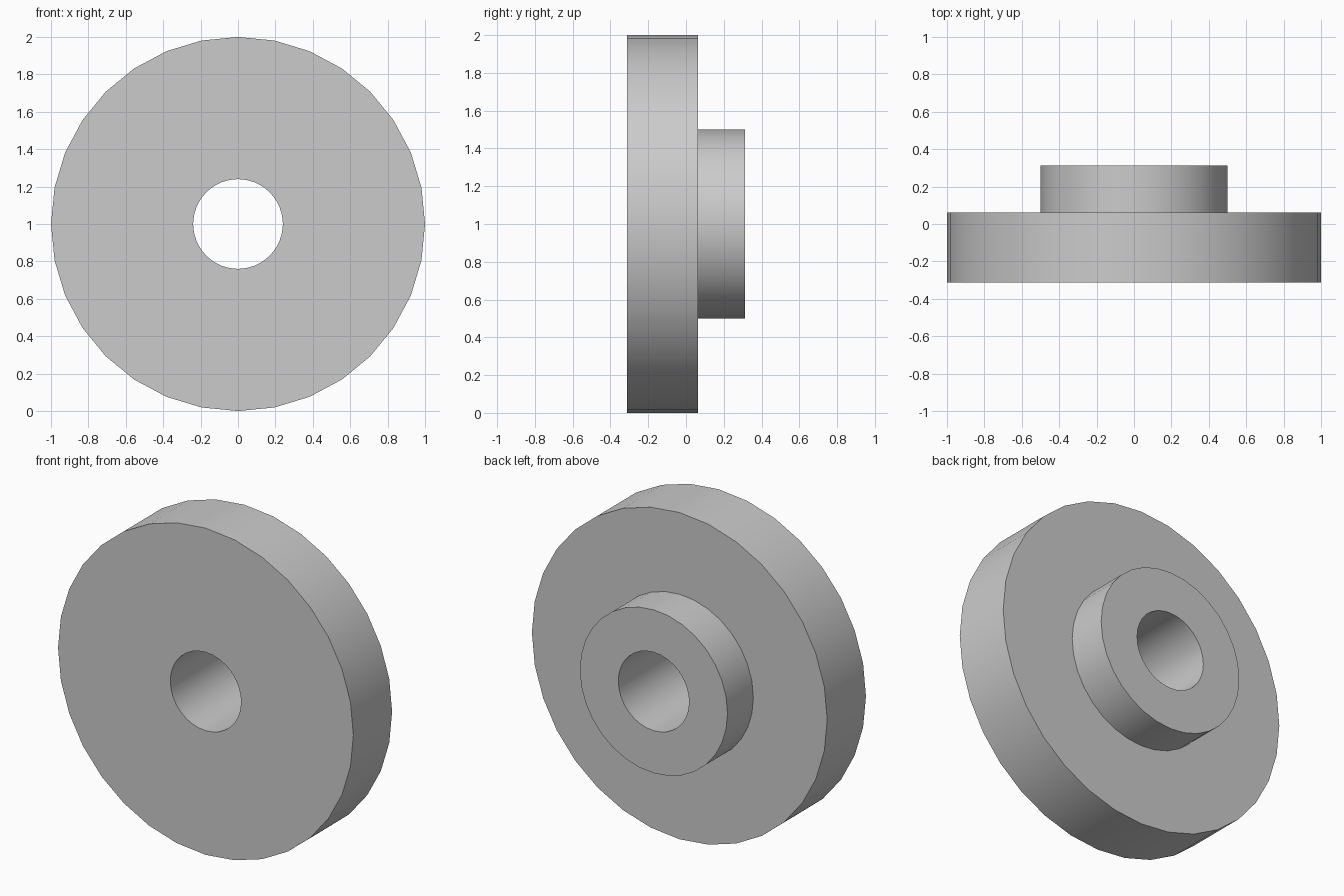
import bpy, bmesh
from math import cos, sin, tau, radians

cube = bpy.data.objects.get("Cube")
if cube:
    bpy.data.objects.remove(cube, do_unlink=True)

SIDES = 32
BORE_R, HUB_R, DISC_R = 0.24, 0.5, 1.0
FRONT, STEP, BACK = -0.3125, 0.0625, 0.3125

# Plain grey material
grey = bpy.data.materials.new("plain_grey")
grey.use_nodes = True
colour = (0.6, 0.6, 0.6, 1)
grey.diffuse_color = colour
grey.node_tree.nodes["Principled BSDF"].inputs["Base Color"].default_value = colour


def lathe(name, profile, centre_z):
    """Turn a closed (radius, y) profile around the y axis."""
    bm = bmesh.new()
    rings = []
    for i in range(SIDES):
        a = tau * i / SIDES
        rings.append([bm.verts.new((r * sin(a), y, r * cos(a))) for r, y in profile])
    n = len(profile)
    for i in range(SIDES):
        here, there = rings[i], rings[(i + 1) % SIDES]
        for j in range(n):
            k = (j + 1) % n
            bm.faces.new((here[j], here[k], there[k], there[j]))
    bmesh.ops.recalc_face_normals(bm, faces=bm.faces[:])
    mesh = bpy.data.meshes.new(name)
    bm.to_mesh(mesh)
    bm.free()
    mesh.materials.append(grey)
    obj = bpy.data.objects.new(name, mesh)
    obj.location.z = centre_z
    bpy.context.collection.objects.link(obj)
    return obj


# Disc with a raised rear hub and a bore right through
wheel = lathe("flanged_disc", [
    (BORE_R, FRONT), (DISC_R, FRONT), (DISC_R, STEP),
    (HUB_R, STEP), (HUB_R, BACK), (BORE_R, BACK),
], DISC_R)

# Smooth curved walls, sharp rims
bpy.ops.object.select_all(action="DESELECT")
wheel.select_set(True)
bpy.context.view_layer.objects.active = wheel
bpy.ops.object.shade_smooth_by_angle(angle=radians(30))
